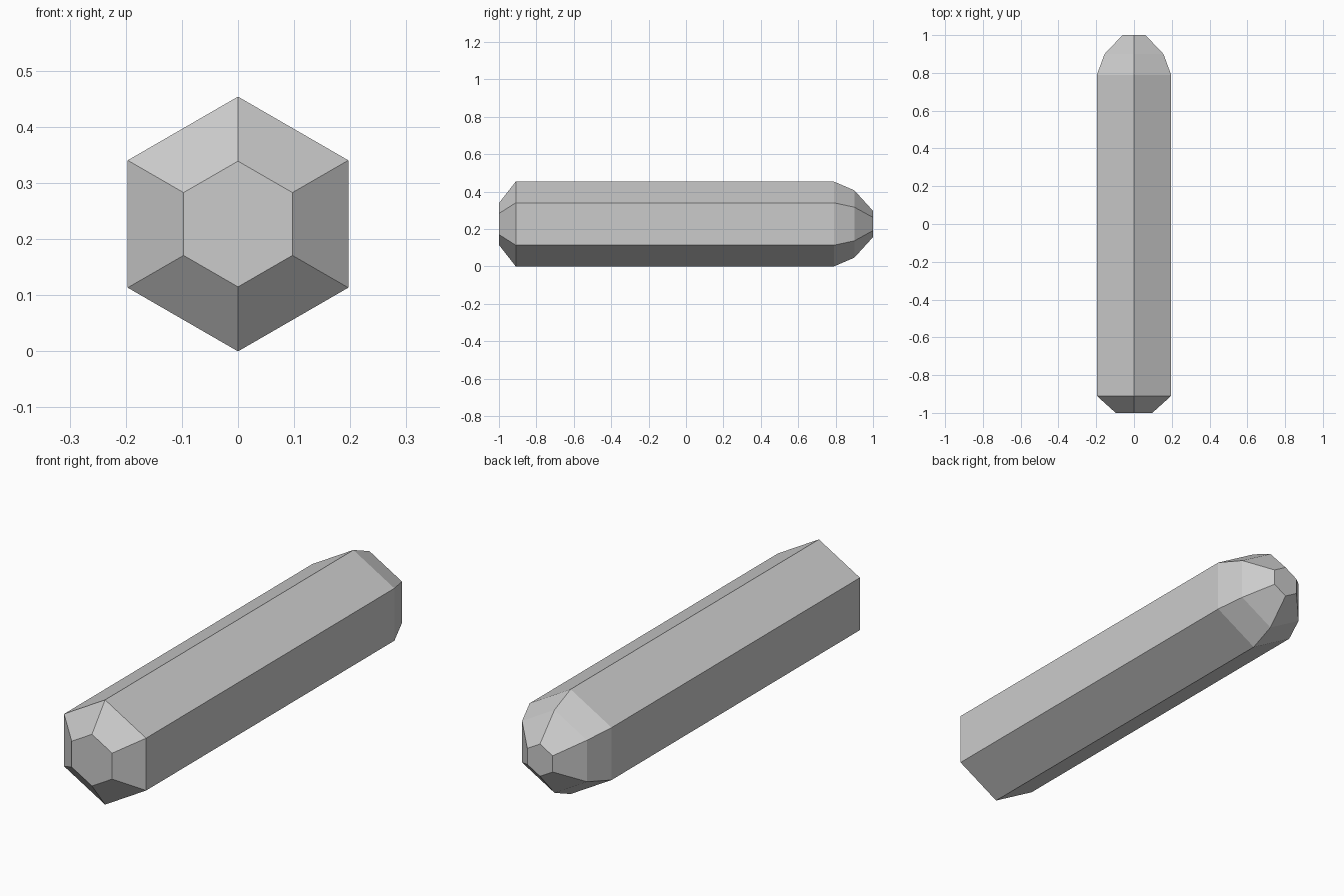
import bpy
import bmesh
from math import sin, cos, tau

cube = bpy.data.objects.get("Cube")
if cube:
    bpy.data.objects.remove(cube, do_unlink=True)

SIDES = 6
RADIUS = 0.227

# Lengthwise profile: (y, radius), from blunt front to rounded back
PROFILE = [(-1, 0.112), (-0.91, RADIUS), (0.79, RADIUS), (0.9, 0.18), (1, 0.07)]

grey = bpy.data.materials.new("light grey")
grey.use_nodes = True
colour = (0.6, 0.6, 0.6, 1)
grey.diffuse_color = colour
grey.node_tree.nodes["Principled BSDF"].inputs["Base Color"].default_value = colour

# Hexagonal rings, one per profile point, with a corner at the top
bm = bmesh.new()
rings = []
for y, r in PROFILE:
    angles = [tau * i / SIDES for i in range(SIDES)]
    rings.append([bm.verts.new((r * sin(a), y, RADIUS + r * cos(a))) for a in angles])

# Side walls between neighbouring rings, then flat end caps
for a, b in zip(rings, rings[1:]):
    for i in range(SIDES):
        j = (i + 1) % SIDES
        bm.faces.new((a[i], a[j], b[j], b[i]))
bm.faces.new(rings[0])
bm.faces.new(rings[-1])
bmesh.ops.recalc_face_normals(bm, faces=bm.faces)

mesh = bpy.data.meshes.new("hexagonal_rod")
bm.to_mesh(mesh)
bm.free()
mesh.materials.append(grey)
rod = bpy.data.objects.new("hexagonal_rod", mesh)
bpy.context.collection.objects.link(rod)
